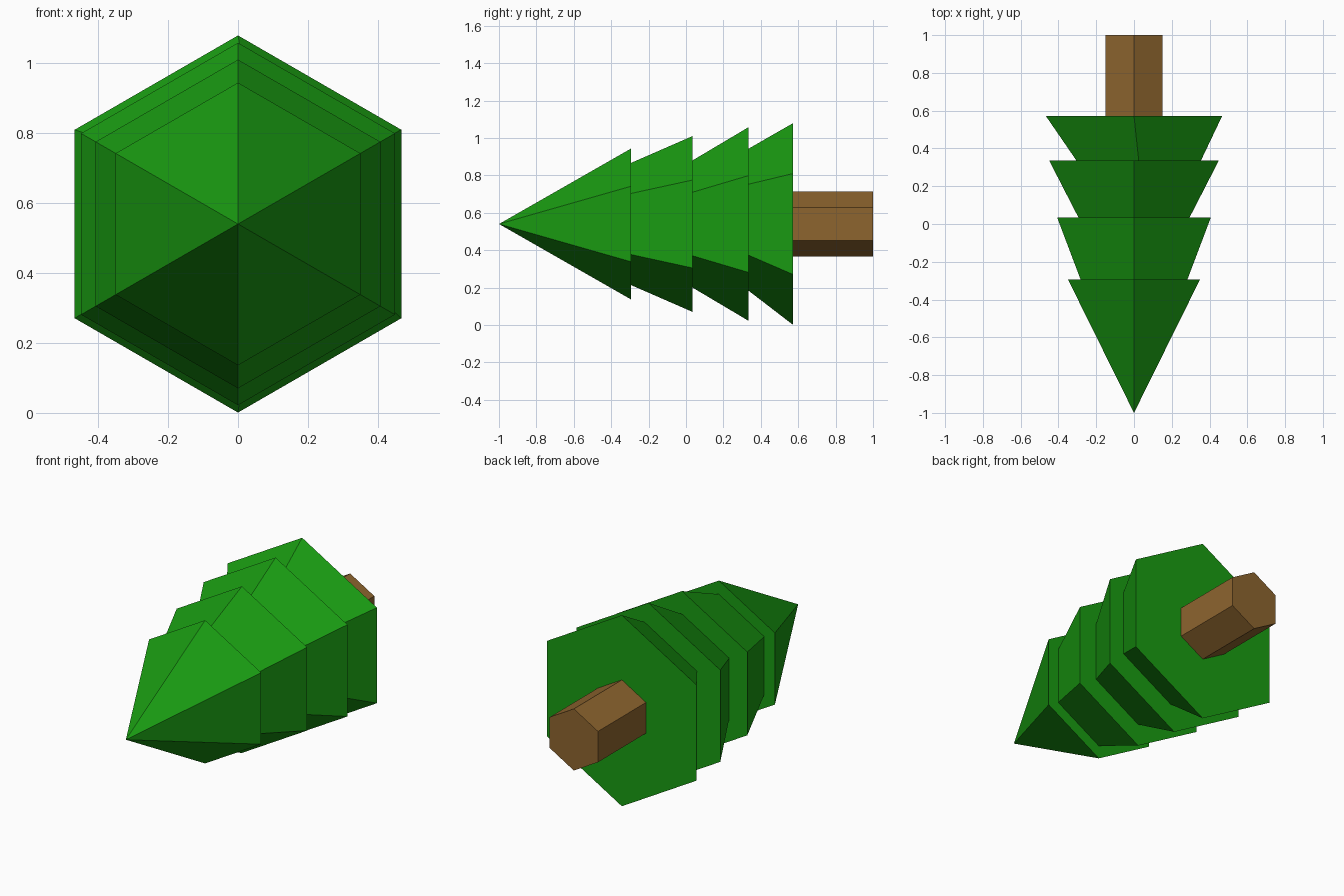
import bpy, bmesh
from math import sin, cos, pi

if "Cube" in bpy.data.objects:
    bpy.data.objects.remove(bpy.data.objects["Cube"])

AXIS_Z = 0.54


def material(name, color):
    m = bpy.data.materials.new(name)
    m.diffuse_color = (*color, 1)
    m.use_nodes = True
    m.node_tree.nodes["Principled BSDF"].inputs["Base Color"].default_value = m.diffuse_color
    return m


def hex_section(name, mat, y0, r0, y1, r1, shift=(0, 0)):
    """Six-sided frustum (or cone if r0 is 0) along y; shift offsets its front ring."""
    bm = bmesh.new()

    def ring(y, r, dx, dz):
        return [bm.verts.new((dx + r * sin(i * pi / 3), y, AXIS_Z + dz + r * cos(i * pi / 3)))
                for i in range(6)]

    back = ring(y1, r1, 0, 0)
    bm.faces.new(back)
    if r0 == 0:
        tip = bm.verts.new((shift[0], y0, AXIS_Z + shift[1]))
        for i in range(6):
            bm.faces.new((back[i], back[(i + 1) % 6], tip))
    else:
        front = ring(y0, r0, *shift)
        bm.faces.new(front)
        for i in range(6):
            j = (i + 1) % 6
            bm.faces.new((back[i], back[j], front[j], front[i]))
    bmesh.ops.recalc_face_normals(bm, faces=bm.faces)
    mesh = bpy.data.meshes.new(name)
    bm.to_mesh(mesh)
    bm.free()
    mesh.materials.append(mat)
    obj = bpy.data.objects.new(name, mesh)
    bpy.context.collection.objects.link(obj)
    return obj


green = material("needles", (0.01, 0.33, 0.006))
brown = material("bark", (0.27, 0.13, 0.028))

# Foliage tiers, from the tip to the widest one
tiers = [
    ("foliage_tip", -1.0, 0.0, -0.293, 0.404, (0, 0)),
    ("foliage_upper", -0.293, 0.327, 0.035, 0.47, (0, 0)),
    ("foliage_middle", 0.035, 0.34, 0.335, 0.518, (0, 0)),
    ("foliage_lower", 0.335, 0.38, 0.572, 0.539, (0.025, 0.023)),
]
for name, y0, r0, y1, r1, shift in tiers:
    hex_section(name, green, y0, r0, y1, r1, shift)

# Trunk
hex_section("trunk", brown, 0.572, 0.174, 1.0, 0.174)
